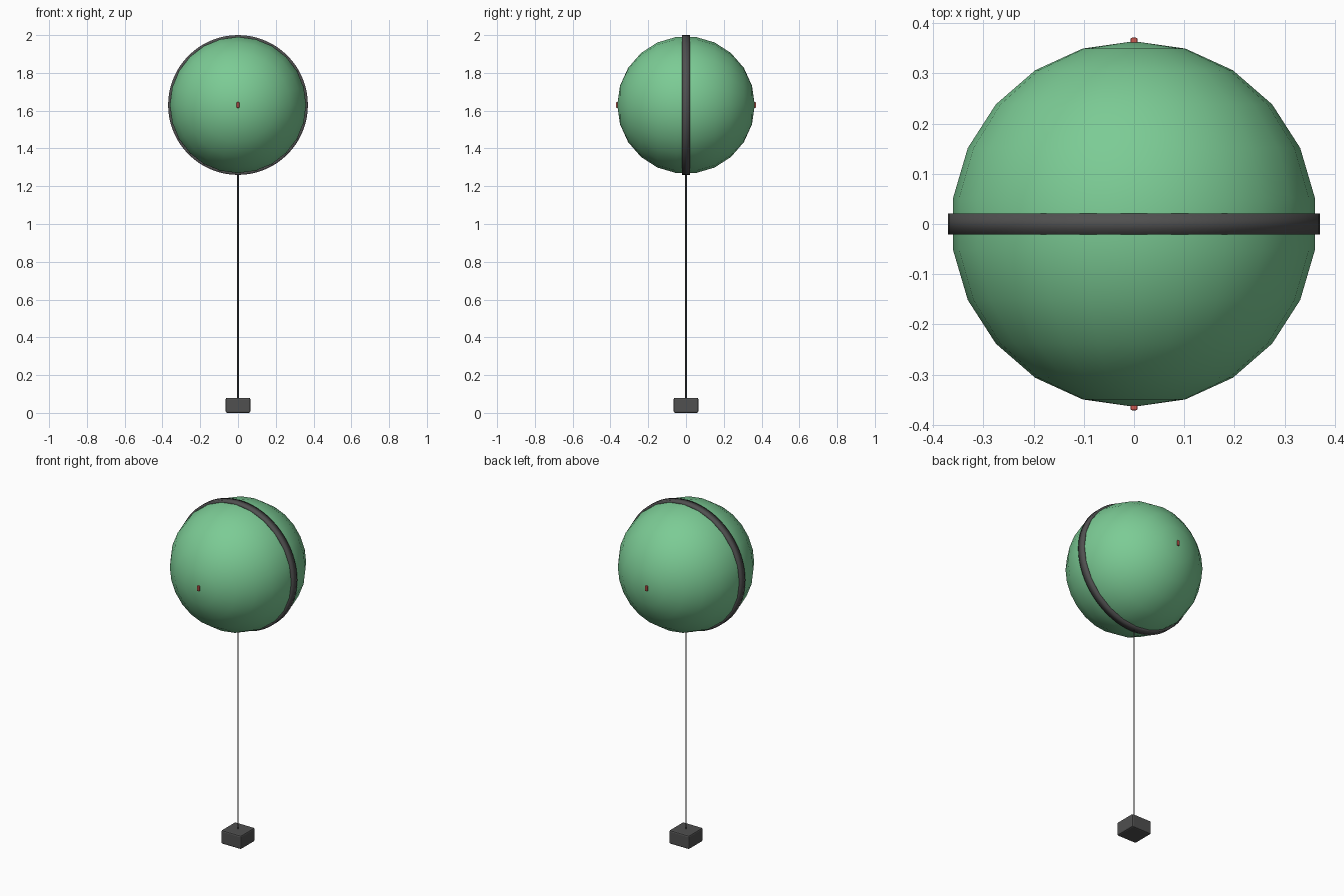
import bpy
from math import pi, radians

if "Cube" in bpy.data.objects:
    bpy.data.objects.remove(bpy.data.objects["Cube"])

CENTRE_Z = 1.63


def material(name, rgb):
    m = bpy.data.materials.new(name)
    m.diffuse_color = (*rgb, 1)
    m.use_nodes = True
    m.node_tree.nodes["Principled BSDF"].inputs["Base Color"].default_value = m.diffuse_color
    return m


def finish(name, mat, smooth=None):
    ob = bpy.context.object
    ob.name = name
    ob.data.materials.append(mat)
    bpy.ops.object.transform_apply(location=False, rotation=True, scale=True)
    if smooth:
        bpy.ops.object.shade_smooth_by_angle(angle=radians(smooth))
    return ob


def bevelled_box(name, size, loc, bevel, mat):
    bpy.ops.mesh.primitive_cube_add(size=1, location=loc)
    bpy.context.object.scale = size
    ob = finish(name, mat)
    mod = ob.modifiers.new("bevel", 'BEVEL')
    mod.width, mod.segments = bevel, 2


green = material("green", (0.2, 0.6, 0.3))
dark = material("dark_grey", (0.08, 0.08, 0.08))
red = material("red", (0.6, 0.1, 0.08))

# Float ball, poles along y
bpy.ops.mesh.primitive_uv_sphere_add(segments=24, ring_count=11, radius=0.364,
                                     location=(0, 0, CENTRE_Z), rotation=(pi / 2, 0, 0))
finish("ball", green, 60)

# Band around the ball: open cylinder thickened inwards
bpy.ops.mesh.primitive_cylinder_add(vertices=64, radius=0.37, depth=0.042, end_fill_type='NOTHING',
                                    location=(0, 0, CENTRE_Z), rotation=(pi / 2, 0, 0))
band = finish("band", dark, 30)
mod = band.modifiers.new("thickness", 'SOLIDIFY')
mod.thickness, mod.offset = 0.018, -1

# Small red markers front and back
for side, y in (("front", -0.361), ("back", 0.361)):
    bevelled_box(side + "_marker", (0.014, 0.02, 0.03), (0, y, CENTRE_Z), 0.003, red)

# Tether line
bpy.ops.mesh.primitive_cylinder_add(vertices=8, radius=0.004, depth=1.21, location=(0, 0, 0.675))
finish("tether", dark, 60)

# Anchor weight
bevelled_box("anchor_weight", (0.13, 0.13, 0.08), (0, 0, 0.04), 0.008, dark)
